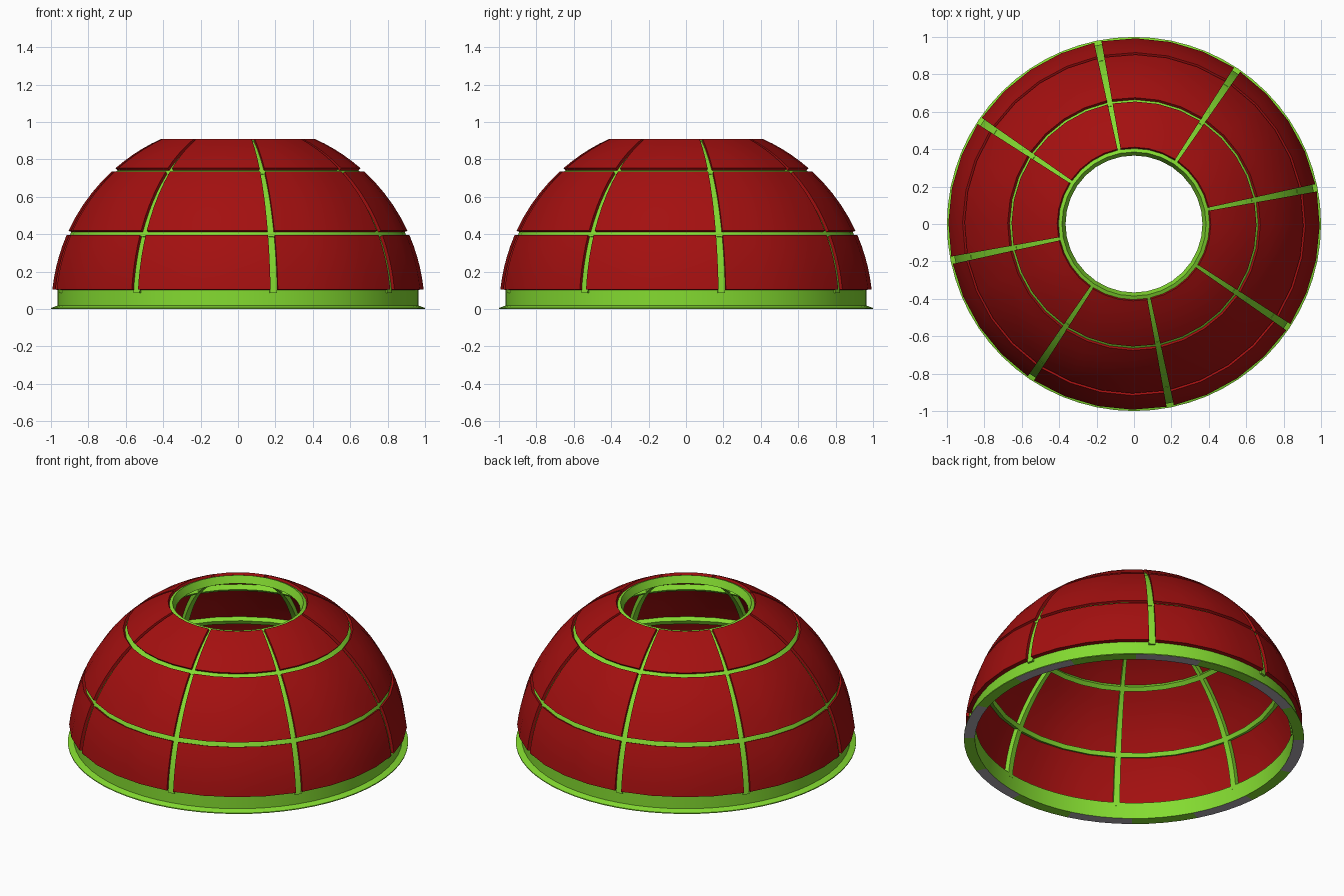
import bpy
import bmesh
from math import sin, cos, radians, atan2, degrees

old = bpy.data.objects.get("Cube")
if old:
    bpy.data.objects.remove(old, do_unlink=True)


def make_material(name, color):
    mat = bpy.data.materials.new(name)
    mat.use_nodes = True
    mat.diffuse_color = (*color, 1)
    mat.node_tree.nodes["Principled BSDF"].inputs["Base Color"].default_value = (*color, 1)
    return mat


RED = make_material("deep red", (0.37, 0.005, 0.005))
GREEN = make_material("lime green", (0.23, 0.71, 0.03))
GREY = make_material("grey", (0.42, 0.4, 0.44))


def arc_profile(inner, outer, low, high, steps):
    """Closed (radius, height) outline of a curved slab between two latitudes."""
    lats = [radians(low + (high - low) * i / steps) for i in range(steps + 1)]
    out = [(outer * cos(a), outer * sin(a)) for a in lats]
    back = [(inner * cos(a), inner * sin(a)) for a in reversed(lats)]
    return out + back


def sweep(name, profile, start, end, segments, mat):
    """Turn a closed outline about z; cap the ends unless it is a full ring."""
    full = end - start >= 360
    bm = bmesh.new()
    rows = []
    for i in range(segments + (0 if full else 1)):
        a = radians(start + (end - start) * i / segments)
        rows.append([bm.verts.new((r * cos(a), r * sin(a), z)) for r, z in profile])
    n = len(profile)
    for i in range(segments):
        a, b = rows[i], rows[(i + 1) % len(rows)]
        for j in range(n):
            k = (j + 1) % n
            bm.faces.new((a[j], b[j], b[k], a[k]))
    if not full:
        # caps as strips of quads across the slab
        for row in (rows[0], rows[-1]):
            for j in range(n // 2 - 1):
                bm.faces.new((row[j], row[j + 1], row[n - 2 - j], row[n - 1 - j]))
    bmesh.ops.recalc_face_normals(bm, faces=bm.faces)
    mesh = bpy.data.meshes.new(name)
    bm.to_mesh(mesh)
    bm.free()
    mesh.materials.append(mat)
    obj = bpy.data.objects.new(name, mesh)
    bpy.context.collection.objects.link(obj)
    bpy.ops.object.select_all(action="DESELECT")
    obj.select_set(True)
    bpy.context.view_layer.objects.active = obj
    bpy.ops.object.shade_smooth_by_angle(angle=radians(30))
    return obj


OUTER, PANEL_IN, FRAME_OUT, FRAME_IN = 0.998, 0.965, 0.98, 0.935
HALF_GAP = 1.15
TIERS = {"lower": (6.05, 23.3), "middle": (24.8, 47.4), "upper": (49.0, 65.7)}

# Red panels and green meridian ribs, eight of each around the dome
for k in range(8):
    rib_angle = 11.25 + 45 * k
    for tier, (low, high) in TIERS.items():
        sweep(f"{tier}_panel_{k + 1}", arc_profile(PANEL_IN, OUTER, low, high, 5),
              rib_angle + HALF_GAP, rib_angle + 45 - HALF_GAP, 4, RED)
    sweep(f"rib_{k + 1}", arc_profile(FRAME_IN, FRAME_OUT, 5, 66.5, 16),
          rib_angle - HALF_GAP, rib_angle + HALF_GAP, 1, GREEN)

# Horizontal frame rings between the tiers and around the top opening
RINGS = {"lower_ring": (23.2, 24.9), "middle_ring": (47.3, 49.1), "top_ring": (65.6, 66.9)}
for name, (low, high) in RINGS.items():
    sweep(name, arc_profile(FRAME_IN - 0.002, FRAME_OUT + 0.002, low, high, 1), 0, 360, 32, GREEN)

# Base band with a thin sloping foot
base = sweep("base_band", [(0.935, 0), (1, 0), (1, 0.006), (0.965, 0.018),
                           (0.965, 0.104), (0.932, 0.104)], 0, 360, 64, GREEN)

# Grey pads on the underside, half of each bay
base.data.materials.append(GREY)
for face in base.data.polygons:
    bay = degrees(atan2(face.center.y, face.center.x)) % 45
    if face.normal.z < -0.9 and 5.6 < bay < 28.2:
        face.material_index = 1
